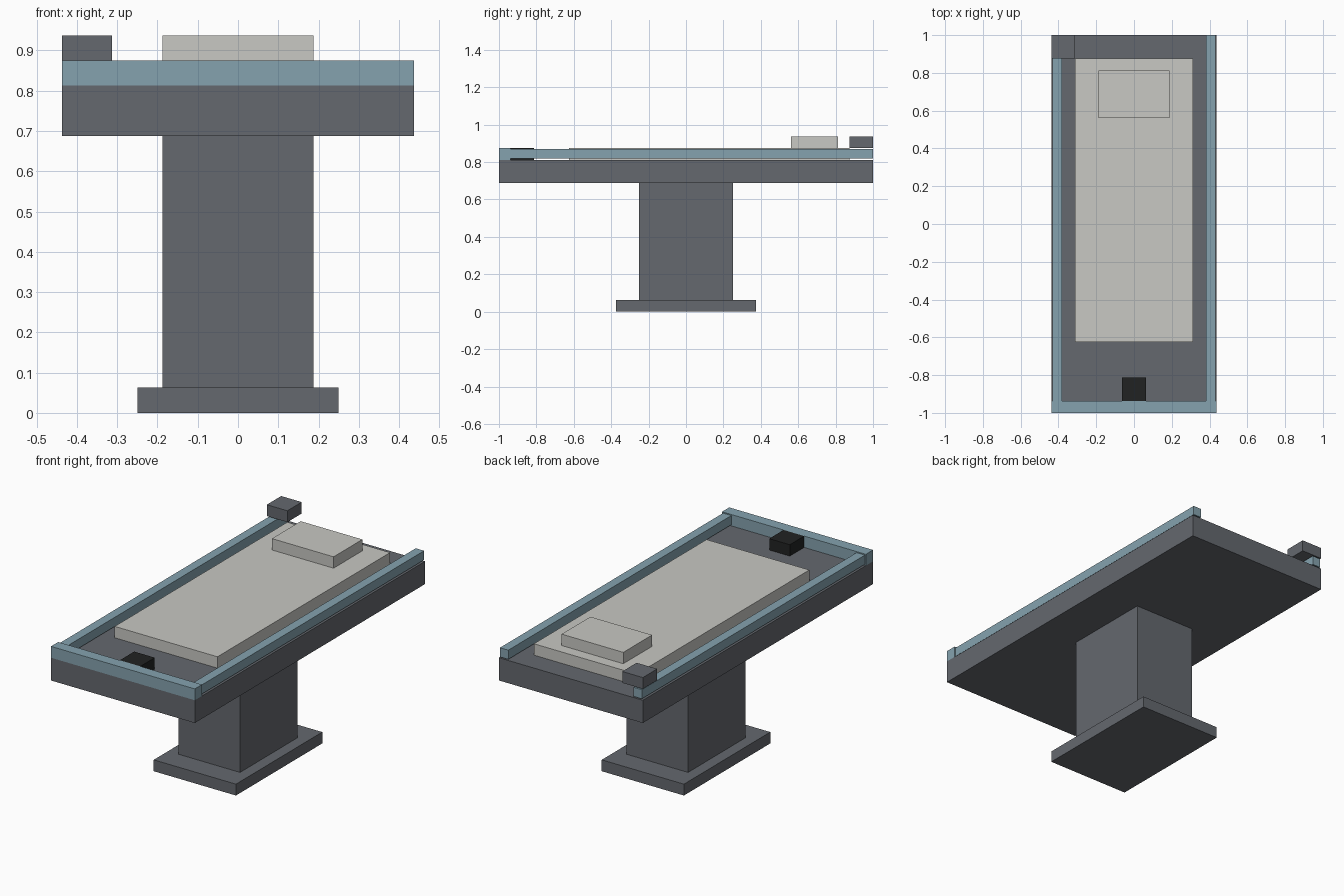
import bpy
import bmesh
from mathutils import Matrix, Vector

if "Cube" in bpy.data.objects:
    bpy.data.objects.remove(bpy.data.objects["Cube"])


def material(name, rgb):
    m = bpy.data.materials.new(name)
    m.diffuse_color = (*rgb, 1.0)
    m.use_nodes = True
    m.node_tree.nodes["Principled BSDF"].inputs["Base Color"].default_value = m.diffuse_color
    return m


GREY = material("dark_grey_metal", (0.128, 0.138, 0.156))
BLUE = material("pale_blue_rail", (0.235, 0.365, 0.429))
CREAM = material("off_white_padding", (0.578, 0.578, 0.546))
BLACK = material("black_plastic", (0.015, 0.016, 0.016))


def box(name, x, y, z, mat):
    """Flat-faced box spanning the given (min, max) ranges."""
    lo, hi = Vector((x[0], y[0], z[0])), Vector((x[1], y[1], z[1]))
    bm = bmesh.new()
    bmesh.ops.create_cube(bm, size=1.0, matrix=Matrix.Diagonal((*(hi - lo), 1.0)))
    mesh = bpy.data.meshes.new(name)
    bm.to_mesh(mesh)
    bm.free()
    mesh.materials.append(mat)
    obj = bpy.data.objects.new(name, mesh)
    obj.location = (lo + hi) / 2
    bpy.context.collection.objects.link(obj)
    return obj


U = 0.0625  # the model sits on a 1/16 grid
FLOOR = 13 * U  # upper surface of the table slab
GAP = 0.006  # side rails sit slightly inside their grid cell

# Pedestal and table slab
box("base_plate", (-4*U, 4*U), (-6*U, 6*U), (0, U), GREY)
box("pedestal", (-3*U, 3*U), (-4*U, 4*U), (U, 11*U), GREY)
box("table_slab", (-7*U, 7*U), (-1, 1), (11*U, FLOOR), GREY)

# Rails along the front and both sides
box("front_rail", (-7*U, 7*U), (-1, -15*U), (FLOOR, FLOOR + U), BLUE)
for side, name in ((-1, "left_rail"), (1, "right_rail")):
    xs = sorted((side * (6*U + GAP), side * (7*U - GAP)))
    box(name, xs, (-15*U, 1), (FLOOR + GAP, FLOOR + U - GAP), BLUE)

# Mattress and pillow
box("mattress", (-5*U, 5*U), (-10*U, 14*U), (FLOOR, FLOOR + U), CREAM)
box("pillow", (-3*U, 3*U), (9*U, 13*U), (FLOOR + U, FLOOR + 2*U), CREAM)

# Control box on the rear left corner, drain block at the foot end
box("control_box", (-7*U, -5*U), (14*U, 1), (FLOOR + U, FLOOR + 2*U), GREY)
box("drain_block", (-U, U), (-15*U, -13*U), (FLOOR, FLOOR + U), BLACK)
